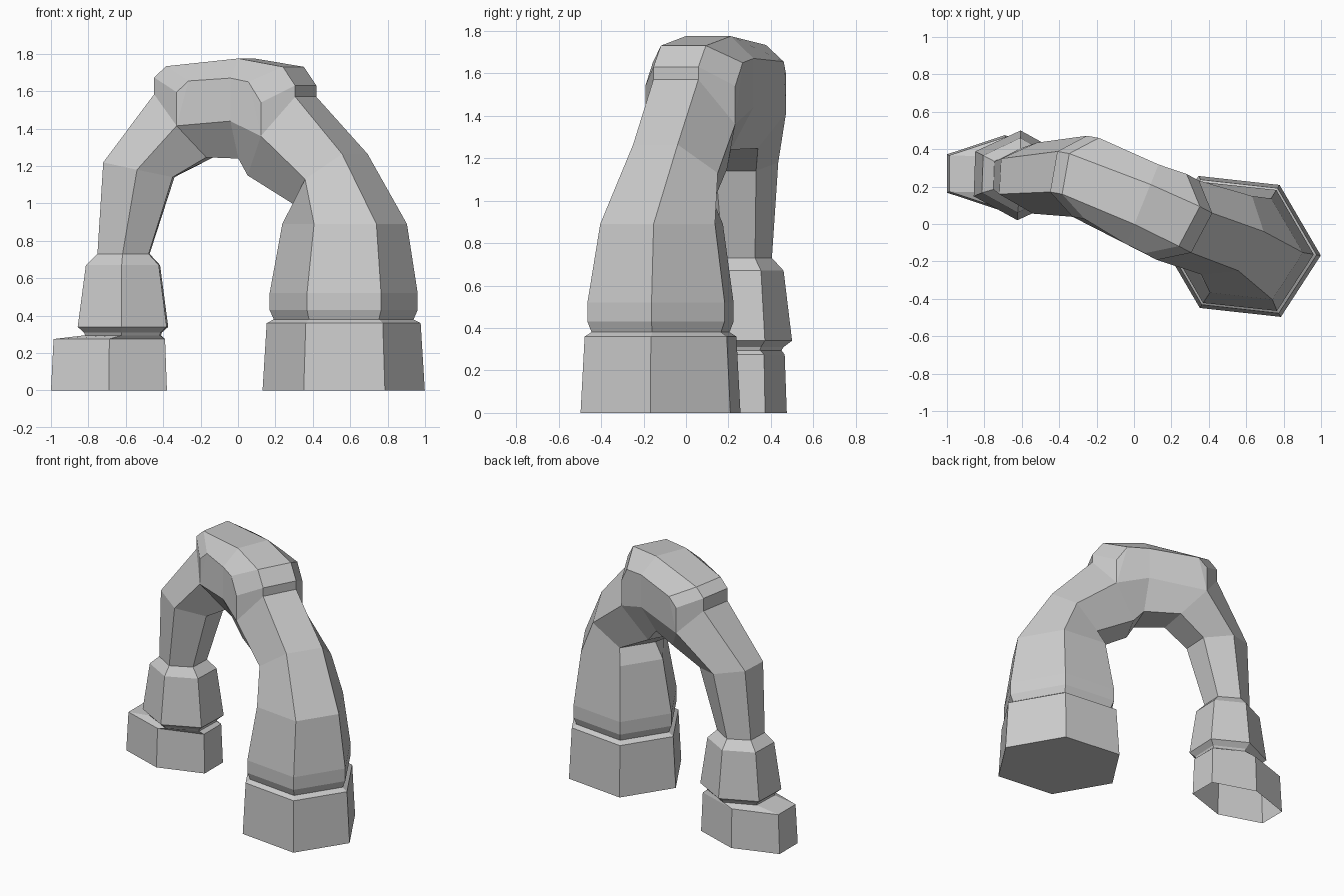
import bpy, bmesh
from math import cos, sin, radians
from mathutils import Vector

if "Cube" in bpy.data.objects:
    bpy.data.objects.remove(bpy.data.objects["Cube"])

UP = Vector((0, 0, 1))


def ring(x, y, z, h, w, tilt, yaw, cap=(0, 0, 0)):
    """Six-sided section; cap = (slide, lift of outer edge, lift of shoulder)."""
    c = Vector((x, y, z))
    n = Vector((cos(radians(yaw)), sin(radians(yaw)), 0))    # across the arch
    t = Vector((n.y, -n.x, 0))                               # along the arch
    u = t * cos(radians(tilt)) + UP * sin(radians(tilt))     # outward
    slide, lift_o, lift_s = cap
    out = c + u * h + t * slide + UP * lift_o
    shoulder = c + t * slide + UP * lift_s
    inn = c - u * h
    return [out - n * w / 2, out + n * w / 2, shoulder + n * w, c + n * w,
            inn + n * w / 2, inn - n * w / 2, c - n * w, shoulder - n * w]


def loft(name, rings, close_start=False):
    bm = bmesh.new()
    loops = [[bm.verts.new(p) for p in ring(*r)] for r in rings]
    for a, b in zip(loops, loops[1:]):
        for i in range(8):
            j = (i + 1) % 8
            bm.faces.new((a[i], a[j], b[j], b[i]))
    if close_start:
        bm.faces.new(loops[0])
    bmesh.ops.remove_doubles(bm, verts=bm.verts, dist=0.0005)
    bmesh.ops.recalc_face_normals(bm, faces=bm.faces)
    me = bpy.data.meshes.new(name)
    bm.to_mesh(me)
    bm.free()
    ob = bpy.data.objects.new(name, me)
    bpy.context.collection.objects.link(ob)
    return ob


# Sections: x, y, z, half thickness, half width, tilt, yaw
right_neck = (.565, -.12, .38, .335, .34, 0, 57)
left_neck = (-.615, .26, .295, .20, .19, 180, 88)

# Large foot block
loft("right_foot", [
    (.565, -.12, 0, .39, .392, 0, 57),
    (.565, -.12, .36, .37, .372, 0, 57),
    right_neck], close_start=True)

# Thick leg
right_elbow = (.235, .02, 1.36, .255, .24, 55.6, 62)
right_leg = [
    right_neck,
    (.565, -.12, .43, .355, .36, 0, 57),
    (.565, -.12, .52, .355, .36, 0, 57),
    (.57, -.115, .89, .30, .30, 0, 57),
    (.495, -.06, 1.13, .205, .25, 41, 57),
    right_elbow]

# Crown with its raised, bevelled slab
left_elbow = (-.29, .255, 1.415, .22, .22, 130, 80)
crown = [
    right_elbow + ((0, .06, .18),),
    right_elbow + ((-.075, .16, .29),),
    (.045, .105, 1.44, .20, .23, 90, 68, (0, .135, .23)),
    left_elbow + ((.065, .15, .24),),
    left_elbow + ((0, .09, .18),)]

# Thin leg with flared cuff
left_leg = [
    left_elbow,
    (-.53, .245, 1.18, .19, .19, 168, 87),
    (-.612, .255, .73, .137, .15, 180, 88),
    (-.615, .26, .67, .195, .20, 180, 88),
    (-.615, .26, .34, .238, .24, 180, 88),
    (-.615, .26, .31, .205, .20, 180, 88),
    left_neck]
loft("arch", right_leg + crown + left_leg)

# Small foot block, open underneath
loft("left_foot", [
    left_neck,
    (-.688, .27, .275, .298, .195, 180, 90),
    (-.69, .27, 0, .31, .205, 180, 90)])
